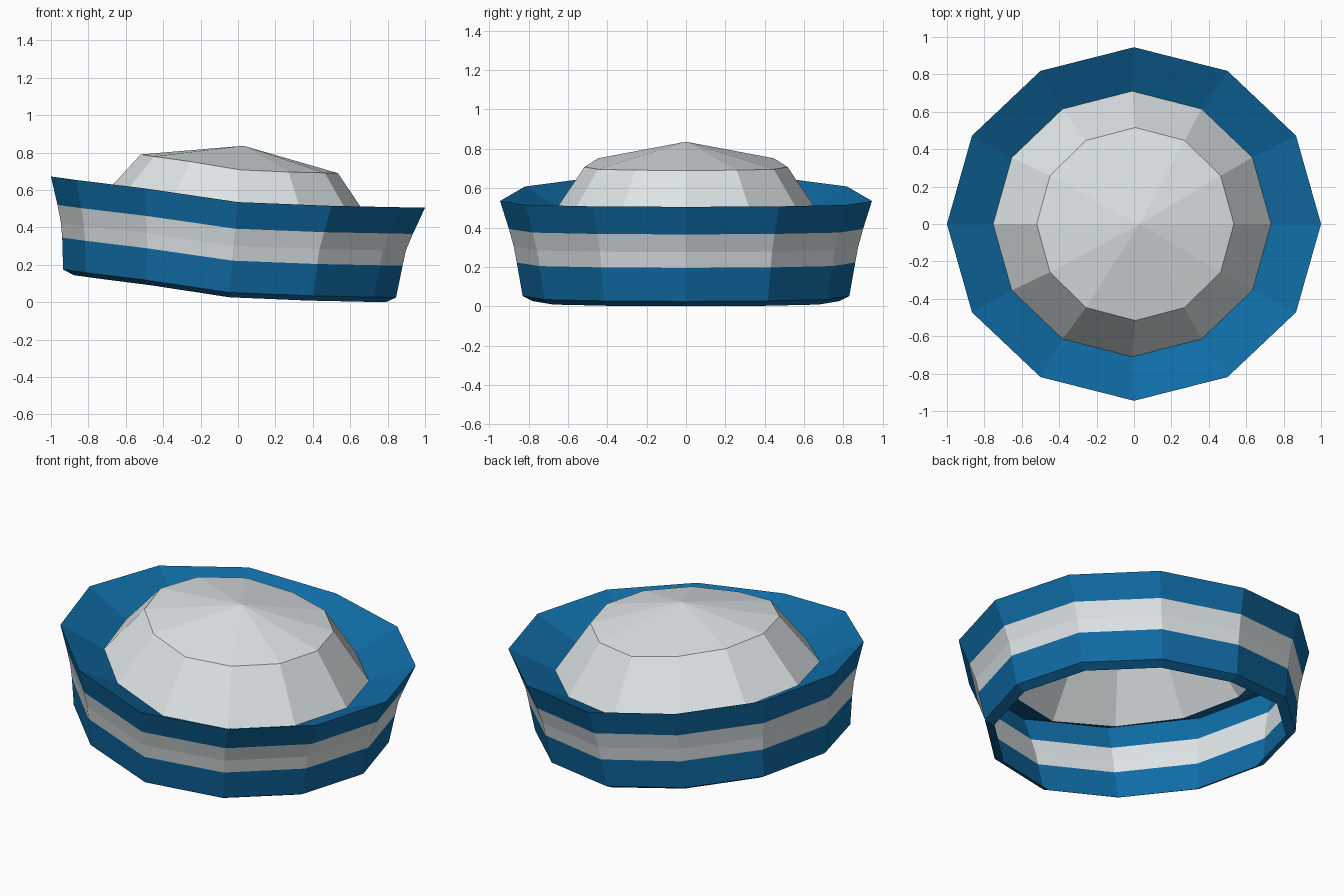
import bpy, bmesh, math

if "Cube" in bpy.data.objects:
    bpy.data.objects.remove(bpy.data.objects["Cube"])

SIDES = 12


def material(name, rgb):
    m = bpy.data.materials.new(name)
    m.diffuse_color = (*rgb, 1)
    m.use_nodes = True
    m.node_tree.nodes["Principled BSDF"].inputs["Base Color"].default_value = m.diffuse_color
    return m


blue = material("sailor blue", (0.005, 0.15, 0.38))
white = material("off white", (0.74, 0.79, 0.81))

# How far the hat sweeps up from right (0) to left (1), per 30 degree step
SWEEP = [0, 0.015, 0.06, 0.18, 0.62, 0.89, 1.0]


def ring(bm, cx, rx, ry, z, lift):
    verts = []
    for i in range(SIDES):
        a = 2 * math.pi * i / SIDES
        verts.append(bm.verts.new((cx + rx * math.cos(a), ry * math.sin(a),
                                   z + lift * SWEEP[min(i, SIDES - i)])))
    return verts


def loft(name, rings, stripes, mats, apex=None):
    """Skin between rings; stripes lists the material index of each band."""
    bm = bmesh.new()
    loops = [ring(bm, *r) for r in rings]
    for a, b, mi in zip(loops, loops[1:], stripes):
        for i in range(SIDES):
            j = (i + 1) % SIDES
            bm.faces.new((a[i], a[j], b[j], b[i])).material_index = mi
    if apex:
        tip = bm.verts.new(apex)
        top = loops[-1]
        for i in range(SIDES):
            bm.faces.new((top[i], top[(i + 1) % SIDES], tip))
    me = bpy.data.meshes.new(name)
    bm.to_mesh(me)
    bm.free()
    for m in mats:
        me.materials.append(m)
    ob = bpy.data.objects.new(name, me)
    bpy.context.collection.objects.link(ob)
    return ob


# Rings: centre x, radius x, radius y, height at right end, lift at left end
crown_base = (-0.01, 0.743, 0.71, 0.395, 0.142)

# Striped band: turned-in lower edge, wall, flared rim, slope down to the crown
loft("hat_band", [
    (-0.045, 0.835, 0.78, 0.0, 0.145),
    (-0.045, 0.89, 0.83, 0.025, 0.15),
    (-0.03, 0.91, 0.86, 0.195, 0.15),
    (-0.025, 0.922, 0.875, 0.275, 0.15),
    (-0.015, 0.95, 0.90, 0.365, 0.155),
    (0.0, 1.0, 0.945, 0.505, 0.167),
    crown_base,
], [0, 0, 1, 1, 0, 0], [blue, white])

# White crown with a shallow pointed top
loft("crown", [crown_base, (0.007, 0.527, 0.516, 0.69, 0.10)],
     [0], [white], apex=(0.03, 0, 0.836))
